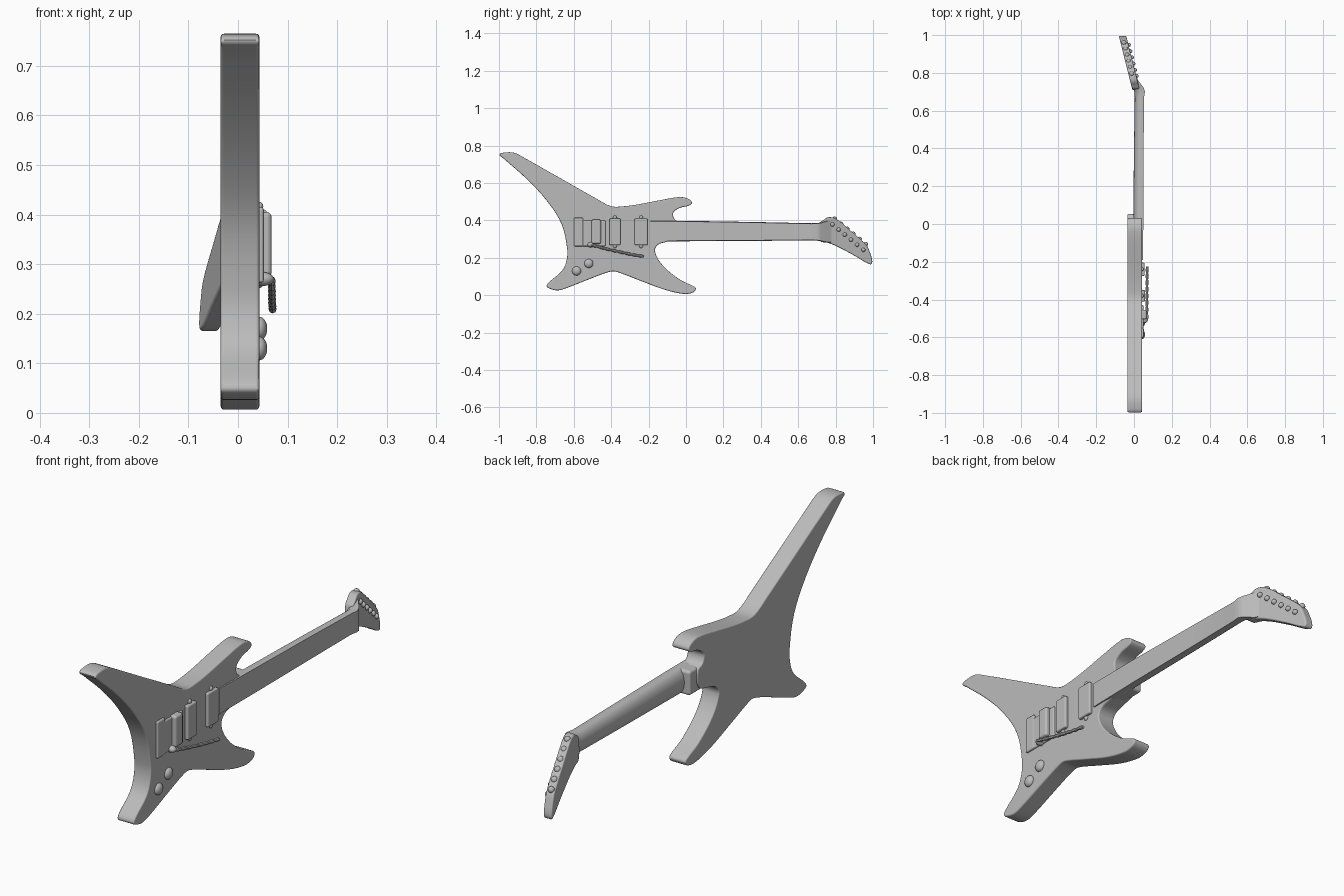
import bpy, bmesh, math
from mathutils import Vector

cube = bpy.data.objects.get("Cube")
if cube:
    bpy.data.objects.remove(cube, do_unlink=True)

grey = bpy.data.materials.new("plain grey")
grey.use_nodes = True
grey.diffuse_color = (0.5, 0.5, 0.5, 1)
grey.node_tree.nodes["Principled BSDF"].inputs["Base Color"].default_value = (0.5, 0.5, 0.5, 1)


def finish(name, bm, bevel=0.0, segments=3):
    """Turn a bmesh into a smooth shaded object with rounded edges."""
    bmesh.ops.recalc_face_normals(bm, faces=bm.faces)
    mesh = bpy.data.meshes.new(name)
    bm.to_mesh(mesh)
    bm.free()
    mesh.materials.append(grey)
    ob = bpy.data.objects.new(name, mesh)
    bpy.context.collection.objects.link(ob)
    bpy.ops.object.select_all(action='DESELECT')
    ob.select_set(True)
    bpy.context.view_layer.objects.active = ob
    bpy.ops.object.shade_smooth_by_angle(angle=math.radians(40))
    if bevel:
        mod = ob.modifiers.new("round edges", 'BEVEL')
        mod.width, mod.segments = bevel, segments
        mod.limit_method, mod.angle_limit = 'ANGLE', math.radians(50)
        mod.harden_normals = True
    return ob


def smooth_loop(points, steps=4):
    """Closed curve through the points, with tangents scaled to each span."""
    p = [Vector(q) for q in points]
    n = len(p)
    tan = [(p[(i + 1) % n] - p[i - 1]).normalized() for i in range(n)]
    out = []
    for i in range(n):
        a, b = p[i], p[(i + 1) % n]
        d = (b - a).length
        for k in range(steps):
            t = k / steps
            out.append(a * (2*t**3 - 3*t**2 + 1) + b * (3*t**2 - 2*t**3)
                       + tan[i] * d * (t**3 - 2*t**2 + t)
                       + tan[(i + 1) % n] * d * (t**3 - t**2))
    return out


def slab(name, outline, x0, x1, bevel, shear=0.0, y0=0.0):
    """Extrude a (y, z) outline along x, optionally leaning back along y."""
    bm = bmesh.new()
    verts = [bm.verts.new((x0, q[0], q[1])) for q in outline]
    face = bm.faces.new(verts)
    ext = bmesh.ops.extrude_face_region(bm, geom=[face])
    for v in ext["geom"]:
        if isinstance(v, bmesh.types.BMVert):
            v.co.x = x1
    for v in bm.verts:
        v.co.x += shear * (v.co.y - y0)
    return finish(name, bm, bevel)


def plate(name, y0, y1, z0, z1, x1, bevel=0.006, x0=0.03):
    return slab(name, [(y0, z0), (y1, z0), (y1, z1), (y0, z1)], x0, x1, bevel)


def dome(name, centre, size):
    bm = bmesh.new()
    bmesh.ops.create_uvsphere(bm, u_segments=20, v_segments=12, radius=1)
    for v in bm.verts:
        v.co = Vector(centre) + Vector((v.co.x*size[0], v.co.y*size[1], v.co.z*size[2]))
    return finish(name, bm)


# Body: four swept horns around a narrow waist
body = [(-0.997, 0.752), (-0.97, 0.763), (-0.92, 0.762), (-0.87, 0.738), (-0.48, 0.517),
        (-0.40, 0.476), (-0.33, 0.476), (-0.25, 0.487), (-0.14, 0.508), (-0.035, 0.525),
        (0.01, 0.517), (0.032, 0.495), (0.015, 0.479), (-0.035, 0.466), (-0.068, 0.44),
        (-0.06, 0.405), (-0.03, 0.385), (-0.04, 0.31), (-0.10, 0.287), (-0.15, 0.27),
        (-0.166, 0.235), (-0.125, 0.16), (-0.035, 0.085), (0.045, 0.046), (0.053, 0.032),
        (0.035, 0.014), (-0.01, 0.007), (-0.115, 0.03), (-0.25, 0.08), (-0.36, 0.122),
        (-0.39, 0.128), (-0.43, 0.119), (-0.515, 0.087), (-0.64, 0.038), (-0.687, 0.026),
        (-0.735, 0.038), (-0.745, 0.05), (-0.73, 0.072), (-0.665, 0.128), (-0.64, 0.18),
        (-0.635, 0.245), (-0.665, 0.38), (-0.74, 0.50), (-0.85, 0.62), (-0.98, 0.735)]
slab("body", smooth_loop(body), -0.035, 0.043, 0.010)

# Neck: flat playing face with a rounded back, flaring into the head
sections = [(-0.19, 0.343, 0.056, 0.047, 0.000), (0.05, 0.343, 0.054, 0.050, -0.004),
            (0.40, 0.341, 0.050, 0.051, 0.000), (0.67, 0.339, 0.046, 0.053, 0.004),
            (0.70, 0.339, 0.047, 0.058, 0.002), (0.72, 0.339, 0.050, 0.052, -0.006),
            (0.76, 0.340, 0.060, 0.022, -0.022), (0.79, 0.340, 0.060, 0.008, -0.026)]
bm = bmesh.new()
rings = []
for y, zc, w, front, back in sections:
    ring = [bm.verts.new((front, y, zc + w * 0.94)), bm.verts.new((front, y, zc - w * 0.94))]
    edge = front - (front - back) * 0.35
    for k in range(11):
        a = math.pi * k / 10
        ring.append(bm.verts.new((edge - (edge - back) * math.sin(a), y, zc - w * math.cos(a))))
    rings.append(ring)
for r, s in zip(rings, rings[1:]):
    for i in range(len(r)):
        j = (i + 1) % len(r)
        bm.faces.new((r[i], r[j], s[j], s[i]))
bm.faces.new(rings[0])
bm.faces.new(rings[-1])
finish("neck", bm)

# Heel blending the neck into the body
plate("neck_heel", -0.12, 0.015, 0.292, 0.394, 0.04, 0.012, x0=-0.028)

# Headstock: hooked outline leaning backwards
LEAN = -0.25
head = [(0.715, 0.385), (0.735, 0.402), (0.76, 0.417), (0.80, 0.41), (0.88, 0.345),
        (0.965, 0.268), (0.985, 0.225), (0.996, 0.18), (0.985, 0.165), (0.90, 0.212),
        (0.81, 0.260), (0.76, 0.28), (0.715, 0.293)]
slab("headstock", smooth_loop(head), -0.026, 0.013, 0.007, LEAN, 0.78)

# Six string posts on the face and six tuning buttons along the upper edge
for i in range(6):
    t = i / 5
    y, z = 0.795 + 0.165 * t, 0.408 - 0.135 * t
    lean = LEAN * (y - 0.78)
    dome("tuning_button_%d" % (i + 1), (lean - 0.008, y, z), (0.013, 0.013, 0.013))
    py, pz = y - 0.012, z - 0.030
    dome("string_post_%d" % (i + 1), (LEAN * (py - 0.78) + 0.013, py, pz), (0.012, 0.011, 0.011))

# Bridge, pickups and tailpiece
plate("tailpiece", -0.60, -0.55, 0.262, 0.415, 0.052)
plate("bridge_base", -0.56, -0.43, 0.262, 0.40, 0.050)
plate("bridge", -0.505, -0.455, 0.275, 0.405, 0.068, 0.010)
plate("bridge_pickup", -0.41, -0.35, 0.268, 0.41, 0.058)
plate("neck_pickup", -0.275, -0.205, 0.268, 0.41, 0.056)
for y in (-0.38, -0.24):
    for z in (0.262, 0.416):
        dome("pickup_screw", (0.043, y, z), (0.008, 0.010, 0.010))

# Control knobs
for i, (y, z, r) in enumerate([(-0.585, 0.130, 0.024), (-0.52, 0.170, 0.024)]):
    dome("knob_%d" % (i + 1), (0.043, y, z), (0.016, r, r))

# Tremolo arm: a thin beaded bar standing off the face
start, end = Vector((0.068, -0.51, 0.270)), Vector((0.070, -0.225, 0.207))
mid = Vector((0.068, -0.36, 0.228))
bm = bmesh.new()
path = []
for i in range(25):
    t = i / 24
    path.append(start * (1 - t)**2 + mid * 2 * t * (1 - t) + end * t * t)
arm = []
for i, p in enumerate(path):
    r = 0.008 if i % 3 else 0.0055
    arm.append([bm.verts.new(p + Vector((r * math.cos(k * math.pi / 4), 0,
                                         r * math.sin(k * math.pi / 4)))) for k in range(8)])
for r, s in zip(arm, arm[1:]):
    for k in range(8):
        bm.faces.new((r[k], r[(k + 1) % 8], s[(k + 1) % 8], s[k]))
bm.faces.new(arm[0])
bm.faces.new(arm[-1])
finish("tremolo_arm", bm)
dome("tremolo_arm_socket", (0.05, -0.51, 0.270), (0.022, 0.016, 0.014))
